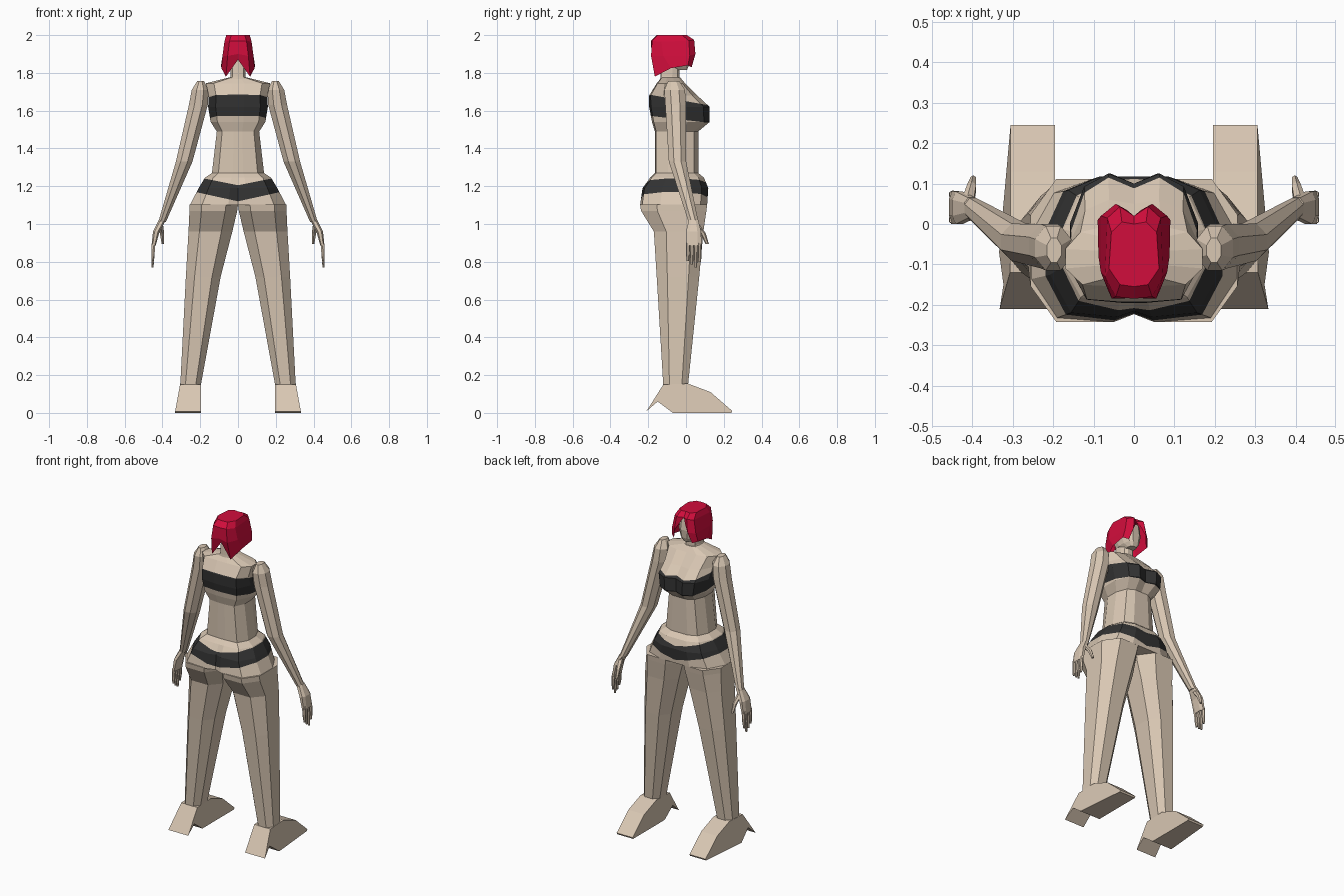
import bpy, bmesh, math
from mathutils import Vector

if "Cube" in bpy.data.objects:
    bpy.data.objects.remove(bpy.data.objects["Cube"])


def material(name, rgb):
    m = bpy.data.materials.new(name)
    m.diffuse_color = (*rgb, 1)
    m.use_nodes = True
    m.node_tree.nodes["Principled BSDF"].inputs["Base Color"].default_value = m.diffuse_color
    return m


SKIN = material("skin", (0.69, 0.57, 0.45))
RED = material("red_hair", (0.64, 0.004, 0.045))
BLACK = material("black_cloth", (0.032, 0.032, 0.032))


def loft(name, rings, mats=(SKIN,), closed=True, caps=(True, True), bands=()):
    """Skin a list of point rings; everything is mirrored across x = 0."""
    bm = bmesh.new()
    vs = [[bm.verts.new(p) for p in ring] for ring in rings]
    n = len(rings[0])
    for a, b in zip(vs, vs[1:]):
        for i in range(n if closed else n - 1):
            j = (i + 1) % n
            bm.faces.new((a[i], a[j], b[j], b[i]))
    for use, ring in zip(caps, (vs[0], vs[-1])):
        if use:
            bm.faces.new(ring)
    bmesh.ops.recalc_face_normals(bm, faces=bm.faces[:])
    # cut clothing bands between pairs of planes
    for lo, hi in bands:
        for co, no in (lo, hi):
            bmesh.ops.bisect_plane(bm, geom=bm.verts[:] + bm.edges[:] + bm.faces[:],
                                   plane_co=co, plane_no=no)
    for f in bm.faces:
        c = f.calc_center_median()
        for lo, hi in bands:
            if (c - Vector(lo[0])).dot(Vector(lo[1])) > 0 > (c - Vector(hi[0])).dot(Vector(hi[1])):
                f.material_index = 1
    me = bpy.data.meshes.new(name)
    bm.to_mesh(me)
    bm.free()
    for m in mats:
        me.materials.append(m)
    ob = bpy.data.objects.new(name, me)
    bpy.context.collection.objects.link(ob)
    mod = ob.modifiers.new("mirror", 'MIRROR')
    mod.merge_threshold = 0.0005
    return ob


def oval(x, y, z, rx, ry, n=8):
    return [(x + rx * math.cos(2 * math.pi * (i + .5) / n) * 1.08,
             y + ry * math.sin(2 * math.pi * (i + .5) / n) * 1.08, z) for i in range(n)]


def half_ring(z, w, yf, yb, dip=0.0, crease=0.0):
    """Right half of a body section, from front centre to back centre."""
    d = yf - yb
    return [(0, yf - dip, z), (w * .4, yf, z), (w * .78, yf - d * .1, z), (w, yf - d * .38, z),
            (w, yb + d * .3, z), (w * .75, yb + d * .03, z), (w * .2, yb, z), (0, yb + crease, z)]


def box_ring(z, x0, x1, y0, y1):
    """Rectangle section with cut corners."""
    a, b = (x1 - x0) * .25, (y1 - y0) * .25
    return [(x0 + a, y0, z), (x1 - a, y0, z), (x1, y0 + b, z), (x1, y1 - b, z),
            (x1 - a, y1, z), (x0 + a, y1, z), (x0, y1 - b, z), (x0, y0 + b, z)]


# Torso with slanted chest band and V-shaped briefs
torso = [(1.775, .05, -.03, -.13), (1.745, .17, -.005, -.155), (1.68, .155, .06, -.195, .01),
         (1.62, .158, .125, -.195, .025), (1.54, .145, .125, -.18, .025), (1.49, .112, .065, -.165),
         (1.27, .138, .065, -.165), (1.245, .175, .095, -.19), (1.19, .208, .118, -.23, 0, .015),
         (1.10, .255, .112, -.243, 0, .02)]
chest_band = (((0, 0, 1.55), (0, .12, 1)), ((0, 0, 1.65), (0, .18, 1)))
briefs = (((0, 0, 1.12), (-.22, 0, 1)), ((0, 0, 1.205), (-.2, 0, 1)))
loft("torso", [half_ring(*r) for r in torso], (SKIN, BLACK), closed=False,
     bands=(chest_band, briefs))

# Legs
loft("leg", [box_ring(*r) for r in (
    (1.102, .0, .256, -.243, .112), (1.07, .004, .257, -.238, .108), (.96, .03, .262, -.17, .092),
    (.72, .092, .276, -.155, .07), (.14, .198, .306, -.12, .01))])

# Heeled feet: a side profile given width
profile = [(-.12, .15), (.01, .155), (.13, .11), (.245, .01), (.24, 0), (-.07, 0), (-.15, .06),
           (-.21, .008)]
loft("foot", [[(.196, y, z) for y, z in profile],
              [(.306 + (.028 * (1 - z / .155) if y < 0 else 0), y, z) for y, z in profile]])

# Arms
loft("arm", [oval(*r) for r in (
    (.198, -.065, 1.757, .018, .03), (.2, -.06, 1.71, .045, .055), (.21, -.055, 1.63, .05, .055),
    (.285, -.045, 1.33, .044, .046), (.402, .04, 1.01, .02, .026))])

# Hands: palm, four fingers and a thumb
loft("palm", [box_ring(*r) for r in (
    (1.02, .382, .42, .015, .065), (.96, .415, .45, .0, .08), (.885, .436, .458, .0, .082))])
for i, tip in enumerate((.805, .785, .77, .8)):
    y = .01 + i * .021
    loft("finger", [oval(.447, y, .9, .01, .0095, 6), oval(.45, y, .84, .009, .009, 6),
                    oval(.452, y, tip, .005, .006, 6)])
loft("thumb", [oval(.412, .05, 1.0, .016, .018, 6), oval(.402, .09, .95, .012, .014, 6),
               oval(.398, .112, .895, .007, .008, 6)])

# Neck and head
loft("neck", [half_ring(*r) for r in (
    (1.74, .06, -.03, -.14), (1.78, .04, -.035, -.135), (1.86, .038, -.035, -.13))], closed=False)
loft("head", [half_ring(*r) for r in (
    (1.815, .025, .005, -.06), (1.84, .045, .015, -.12), (1.89, .058, .02, -.14),
    (1.96, .056, .01, -.14), (1.985, .035, -.02, -.12))], closed=False)

# Hair: shell open at the face, with pointed lower locks
loft("hair", [
    [(0, .0, 2), (.03, .005, 2), (.056, -.02, 2), (.062, -.11, 2), (.035, -.15, 2), (0, -.155, 2)],
    [(0, .02, 1.97), (.035, .043, 1.975), (.066, .015, 1.97), (.072, -.13, 1.965),
     (.045, -.18, 1.97), (0, -.185, 1.97)],
    [(.018, .035, 1.94), (.045, .05, 1.9), (.082, .02, 1.89), (.082, -.12, 1.89),
     (.055, -.185, 1.89), (0, -.183, 1.9)],
    [(.045, .045, 1.89), (.062, .03, 1.83), (.09, .01, 1.84), (.088, -.08, 1.825),
     (.064, -.165, 1.78), (0, -.165, 1.87)]],
    (RED,), closed=False, caps=(True, False))
